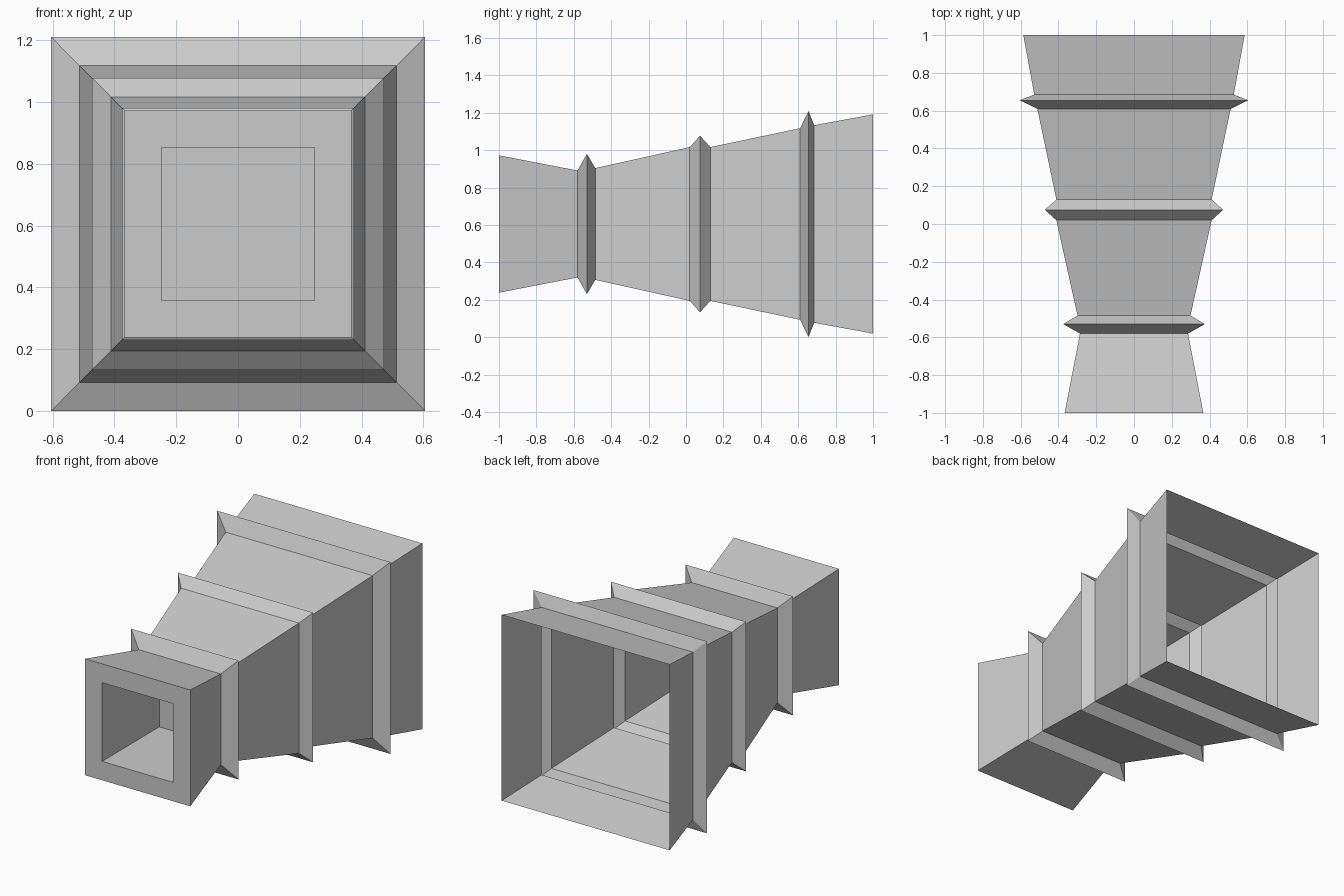
import bpy
import bmesh

if "Cube" in bpy.data.objects:
    bpy.data.objects.remove(bpy.data.objects["Cube"])

CENTRE_Z = 0.605

# Square section profile as (y, half width): recess back, recess mouth,
# front rim, then the outer skin with three V-shaped flanges
PROFILE = [
    (-0.43, 0.248), (-1.0, 0.248), (-1.0, 0.367),
    (-0.58, 0.286), (-0.53, 0.375), (-0.485, 0.299),
    (0.02, 0.411), (0.075, 0.472), (0.13, 0.411),
    (0.61, 0.512), (0.655, 0.605), (0.685, 0.528),
    (1.0, 0.586),
]
CORNERS = [(-1, -1), (1, -1), (1, 1), (-1, 1)]


def square_ring(bm, y, half):
    return [bm.verts.new((cx * half, y, CENTRE_Z + cz * half)) for cx, cz in CORNERS]


# Thin shell, open at the back, with a boxed recess in the front
bm = bmesh.new()
rings = [square_ring(bm, y, half) for y, half in PROFILE]
bm.faces.new(rings[0])
for a, b in zip(rings, rings[1:]):
    for i in range(4):
        j = (i + 1) % 4
        bm.faces.new((a[j], a[i], b[i], b[j]))

mesh = bpy.data.meshes.new("flanged_duct")
bm.to_mesh(mesh)
bm.free()
bpy.context.collection.objects.link(bpy.data.objects.new("flanged_duct", mesh))
